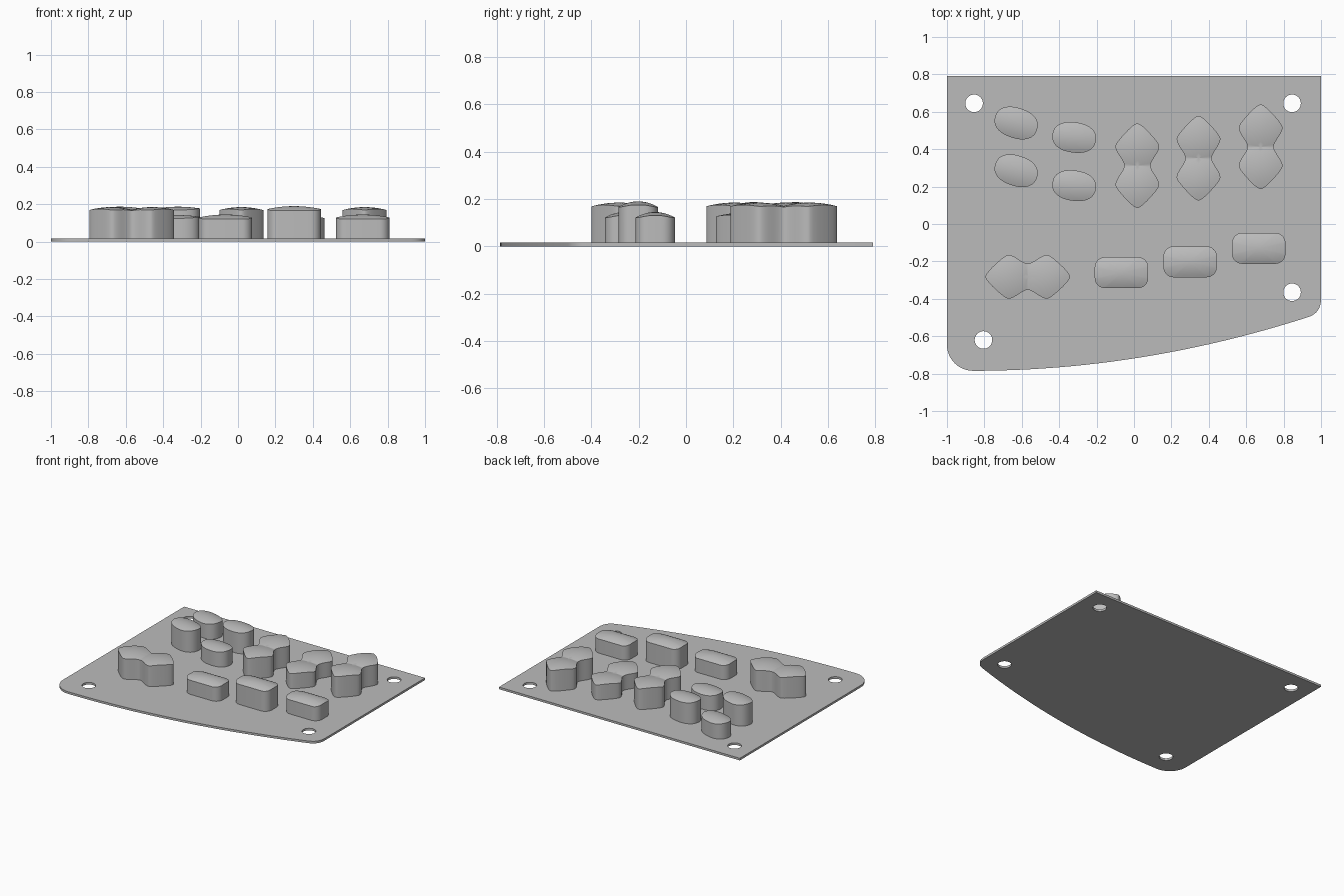
import bpy, bmesh
from math import sin, cos, pi, radians, hypot
from mathutils import Vector, Matrix

if "Cube" in bpy.data.objects:
    bpy.data.objects.remove(bpy.data.objects["Cube"])

grey = bpy.data.materials.new("plain grey")
grey.use_nodes = True
grey.diffuse_color = (0.5, 0.5, 0.5, 1)
grey.node_tree.nodes["Principled BSDF"].inputs["Base Color"].default_value = (0.5, 0.5, 0.5, 1)

PLATE = 0.016


def activate(ob):
    bpy.ops.object.select_all(action="DESELECT")
    ob.select_set(True)
    bpy.context.view_layer.objects.active = ob


def arc(cx, cy, r, start, end, n):
    return [(cx + r * cos(radians(start + (end - start) * i / n)),
             cy + r * sin(radians(start + (end - start) * i / n))) for i in range(n + 1)]


def make_plate():
    # outline: square back, large left corner, bowed front edge, small right corner
    outline = [(1, 0.79), (-1, 0.79)] + arc(-0.86, -0.645, 0.14, 180, 270, 12)
    for i in range(1, 25):
        d = 1.79 * i / 24
        outline.append((d - 0.86, -0.785 + 0.0895 * d * d))
    p0, p1, p2 = Vector(outline[-1]), Vector((1, -0.476)), Vector((1, -0.4))
    for i in range(1, 9):
        t = i / 8
        outline.append(tuple(p0 * (1 - t) ** 2 + p1 * 2 * t * (1 - t) + p2 * t * t))
    loops = [outline]
    # four bolt holes
    for x, y in [(-0.855, 0.645), (0.845, 0.645), (0.845, -0.365), (-0.805, -0.62)]:
        loops.append(arc(x, y, 0.047, 0, 360, 32)[:-1])
    curve = bpy.data.curves.new("plate", "CURVE")
    curve.dimensions, curve.fill_mode, curve.extrude = "2D", "BOTH", PLATE / 2
    for pts in loops:
        spline = curve.splines.new("POLY")
        spline.points.add(len(pts) - 1)
        for p, (x, y) in zip(spline.points, pts):
            p.co = (x, y, PLATE / 2, 1)
        spline.use_cyclic_u = True
    ob = bpy.data.objects.new("plate", curve)
    curve.materials.append(grey)
    bpy.context.collection.objects.link(ob)
    activate(ob)
    bpy.ops.object.convert(target="MESH")
    bpy.ops.object.shade_smooth_by_angle(angle=radians(30))


def oval(a, b, n=48):
    # slightly squared ellipse
    def s(v):
        return abs(v) ** 0.87 * (1 if v > 0 else -1)
    return [(a * s(cos(2 * pi * i / n)), b * s(sin(2 * pi * i / n))) for i in range(n)]


def rounded_block(a, b, r):
    pts = []
    for k, (sx, sy) in enumerate([(1, 1), (-1, 1), (-1, -1), (1, -1)]):
        pts += arc(sx * (a - r), sy * (b - r), r, 90 * k, 90 * k + 90, 8)
    return pts


def twin_diamond():
    # two joined diamonds, corners softened by repeated cutting
    tip, corner, waist = (0.245, 0), (0.105, 0.13), (0, 0.06)
    flip = lambda p, sx, sy: (p[0] * sx, p[1] * sy)
    pts = [tip, corner, waist, flip(corner, -1, 1), flip(tip, -1, 1),
           flip(corner, -1, -1), flip(waist, 1, -1), flip(corner, 1, -1)]
    for cut in (0.14, 0.25, 0.25):
        new = []
        for i, p in enumerate(pts):
            a, b = Vector(p), Vector(pts[(i + 1) % len(pts)])
            new += [tuple(a.lerp(b, cut)), tuple(b.lerp(a, cut))]
        pts = new
    return pts


def dome(x, y):
    return 0.013 * (x / 0.14) ** 2 + 0.018 * (y / 0.083) ** 2


def twin_dome(x, y):
    return 0.018 * (hypot(abs(x) - 0.11, y) / 0.125) ** 2


def make_hold(name, outline, drop, x, y, top, turn=0, rings=8):
    # straight wall below, concentric rings forming the domed top
    bm = bmesh.new()
    loops = [[bm.verts.new((px, py, PLATE - 0.004)) for px, py in outline]]
    for k in range(rings, 0, -1):
        f = k / rings
        loops.append([bm.verts.new((px * f, py * f, top - drop(px * f, py * f)))
                      for px, py in outline])
    n = len(outline)
    for lo, hi in zip(loops, loops[1:]):
        for i in range(n):
            j = (i + 1) % n
            bm.faces.new((lo[i], lo[j], hi[j], hi[i]))
    centre = bm.verts.new((0, 0, top - drop(0, 0)))
    for i in range(n):
        bm.faces.new((loops[-1][i], loops[-1][(i + 1) % n], centre))
    bm.faces.new(loops[0][::-1])
    bm.transform(Matrix.Translation((x, y, 0)) @ Matrix.Rotation(radians(turn), 4, "Z"))
    mesh = bpy.data.meshes.new(name)
    bm.to_mesh(mesh)
    bm.free()
    mesh.materials.append(grey)
    ob = bpy.data.objects.new(name, mesh)
    bpy.context.collection.objects.link(ob)
    activate(ob)
    bpy.ops.object.shade_smooth_by_angle(angle=radians(30))


make_plate()

# oval buttons
for i, (x, y, top, turn) in enumerate([(-0.63, 0.54, 0.142, -18), (-0.63, 0.285, 0.187, -18),
                                       (-0.32, 0.463, 0.187, -8), (-0.32, 0.205, 0.142, -8)]):
    make_hold(f"oval_button_{i + 1}", oval(0.117, 0.081), dome, x, y, top, turn)

# rounded block buttons
for i, (x, y, top) in enumerate([(-0.067, -0.26, 0.145), (0.3, -0.202, 0.19), (0.667, -0.13, 0.145)]):
    make_hold(f"block_button_{i + 1}", rounded_block(0.143, 0.083, 0.055), dome, x, y, top)

# twin diamond buttons
for i, (x, y, top, turn) in enumerate([(0.018, 0.312, 0.185, 90), (0.345, 0.352, 0.142, 90),
                                       (0.677, 0.413, 0.185, 90), (-0.568, -0.282, 0.185, 0)]):
    make_hold(f"diamond_button_{i + 1}", twin_diamond(), twin_dome, x, y, top, turn)
